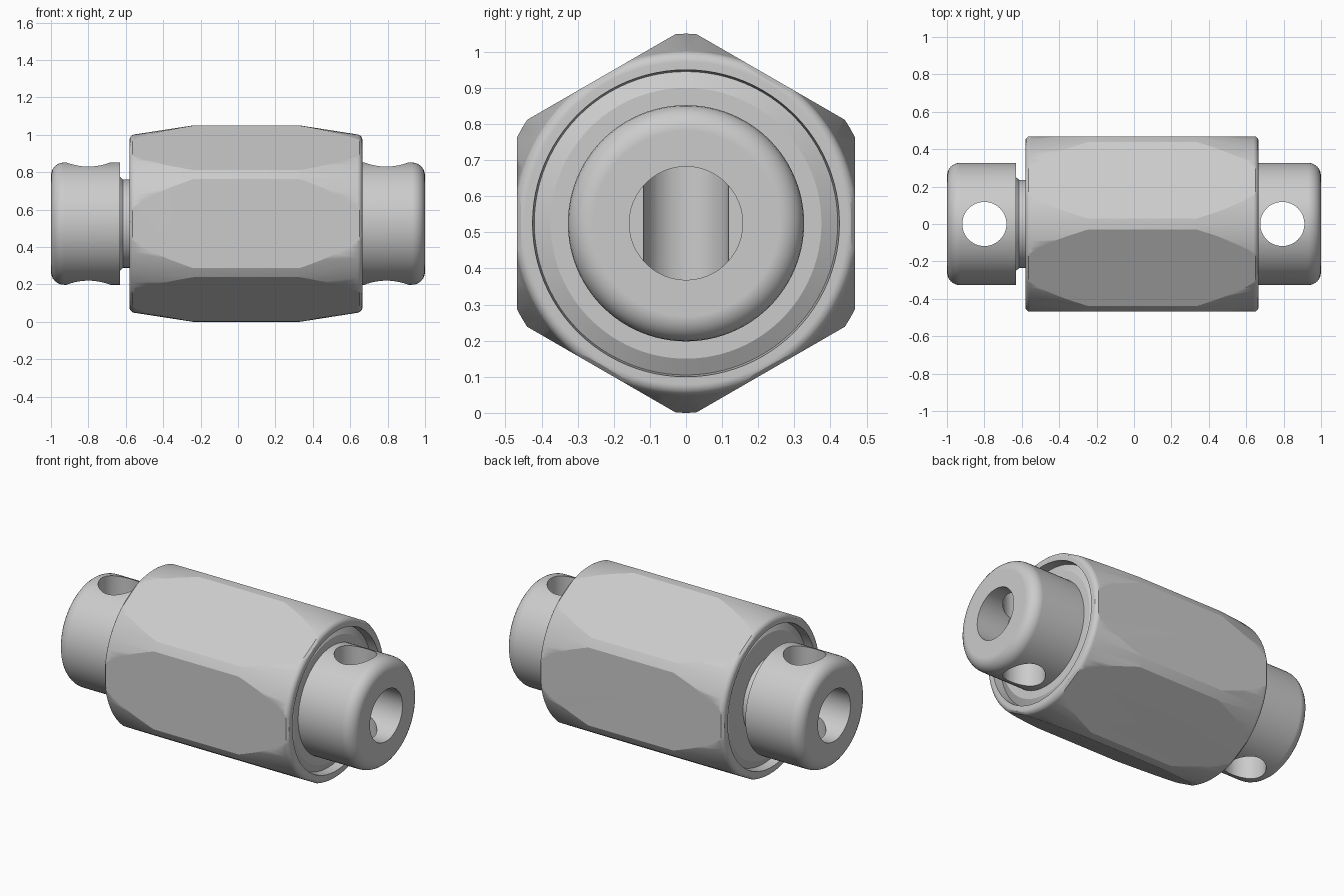
import bpy, bmesh, math

if "Cube" in bpy.data.objects:
    bpy.data.objects.remove(bpy.data.objects["Cube"])

CZ = 0.525          # height of the long axis
SEG = 96

steel = bpy.data.materials.new("light grey steel")
steel.diffuse_color = (0.6, 0.6, 0.6, 1)
steel.use_nodes = True
steel.node_tree.nodes["Principled BSDF"].inputs["Base Color"].default_value = steel.diffuse_color


def arc(cx, cr, rad, a0, a1, n=6):
    """Fillet points (x, r) around a centre, angles in degrees."""
    out = []
    for i in range(n + 1):
        a = math.radians(a0 + (a1 - a0) * i / n)
        out.append((cx + rad * math.cos(a), cr + rad * math.sin(a)))
    return out


def lathe(name, profile, seg=SEG, turn=0.0):
    """Closed solid of revolution about the x axis; profile starts and ends at r = 0."""
    bm = bmesh.new()
    rows = []
    for x, r in profile:
        if r == 0:
            rows.append([bm.verts.new((x, 0, CZ))])
        else:
            rows.append([bm.verts.new((x, r * math.sin(turn + 2 * math.pi * i / seg),
                                       CZ + r * math.cos(turn + 2 * math.pi * i / seg)))
                         for i in range(seg)])
    for a, b in zip(rows, rows[1:]):
        if len(a) == 1:
            bm.faces.new(b)
        elif len(b) == 1:
            bm.faces.new(a)
        else:
            for i in range(seg):
                j = (i + 1) % seg
                bm.faces.new((a[i], a[j], b[j], b[i]))
    # end caps are single polygons, so the pole vertices are not needed
    bmesh.ops.delete(bm, geom=[v for v in bm.verts if not v.link_faces], context='VERTS')
    bmesh.ops.recalc_face_normals(bm, faces=bm.faces)
    me = bpy.data.meshes.new(name)
    bm.to_mesh(me)
    bm.free()
    ob = bpy.data.objects.new(name, me)
    bpy.context.collection.objects.link(ob)
    me.materials.append(steel)
    return ob


def cross_pin(x, r):
    bpy.ops.mesh.primitive_cylinder_add(vertices=48, radius=r, depth=2, location=(x, 0, CZ))
    return bpy.context.object


def combine(ob, cutter, operation):
    bpy.context.view_layer.objects.active = ob
    m = ob.modifiers.new("cut", 'BOOLEAN')
    m.operation, m.object, m.solver = operation, cutter, 'EXACT'
    bpy.ops.object.modifier_apply(modifier="cut")
    bpy.data.objects.remove(cutter, do_unlink=True)


def smooth(ob, angle):
    bpy.ops.object.select_all(action='DESELECT')
    ob.select_set(True)
    bpy.context.view_layer.objects.active = ob
    bpy.ops.object.shade_smooth_by_angle(angle=math.radians(angle))
    w = ob.modifiers.new("normals", 'WEIGHTED_NORMAL')
    w.keep_sharp = True


# Hexagonal body: turned profile with recessed, chamfered end rings
L, R, F = -0.58, 0.665, 0.03
body_profile = ([(L + 0.03, 0), (L + 0.03, 0.375), (L + 0.055, 0.42), (L, 0.425)]
                + arc(L + F, 0.447, F, 180, 98)
                + [(-0.24, 0.525), (0.33, 0.525)]
                + arc(R - F, 0.447, F, 82, 0)
                + [(R, 0.425), (R - 0.055, 0.42), (R - 0.03, 0.375), (R - 0.03, 0)])
body = lathe("hex_body", body_profile)
hexagon = lathe("hex_cutter", [(-0.9, 0), (-0.9, 0.468 / math.cos(math.pi / 6)),
                               (0.9, 0.468 / math.cos(math.pi / 6)), (0.9, 0)], 6)
combine(body, hexagon, 'INTERSECT')

# Bevel the flats at both ends, where the hexagon is narrower than the turned rim
rim = lathe("rim_cutter", [(L, 0), (L, 0.455 / math.cos(math.pi / 6)),
                           (L + 0.015, 0.468 / math.cos(math.pi / 6)),
                           (R - 0.015, 0.468 / math.cos(math.pi / 6)),
                           (R, 0.455 / math.cos(math.pi / 6)), (R, 0)], 6)
combine(body, rim, 'INTERSECT')
smooth(body, 22)

# Left end: head with a thinner neck
left = lathe("left_shaft", [(-1, 0)] + arc(-0.93, 0.257, 0.07, 180, 90)
             + [(-0.63, 0.327), (-0.63, 0.25), (-0.615, 0.236), (-0.5, 0.236), (-0.5, 0)])
# Right end: plain shaft
right = lathe("right_shaft", [(0.5, 0), (0.5, 0.327)]
              + arc(0.93, 0.257, 0.07, 90, 0) + [(1, 0)])

# Axial bore and cross pin hole in each end
for shaft, s, px in ((left, -1, -0.8), (right, 1, 0.793)):
    combine(shaft, lathe("bore", [(px, 0), (px, 0.157), (s * 1.2, 0.157), (s * 1.2, 0)], 48),
            'DIFFERENCE')
    combine(shaft, cross_pin(px, 0.118), 'DIFFERENCE')
    smooth(shaft, 30)
